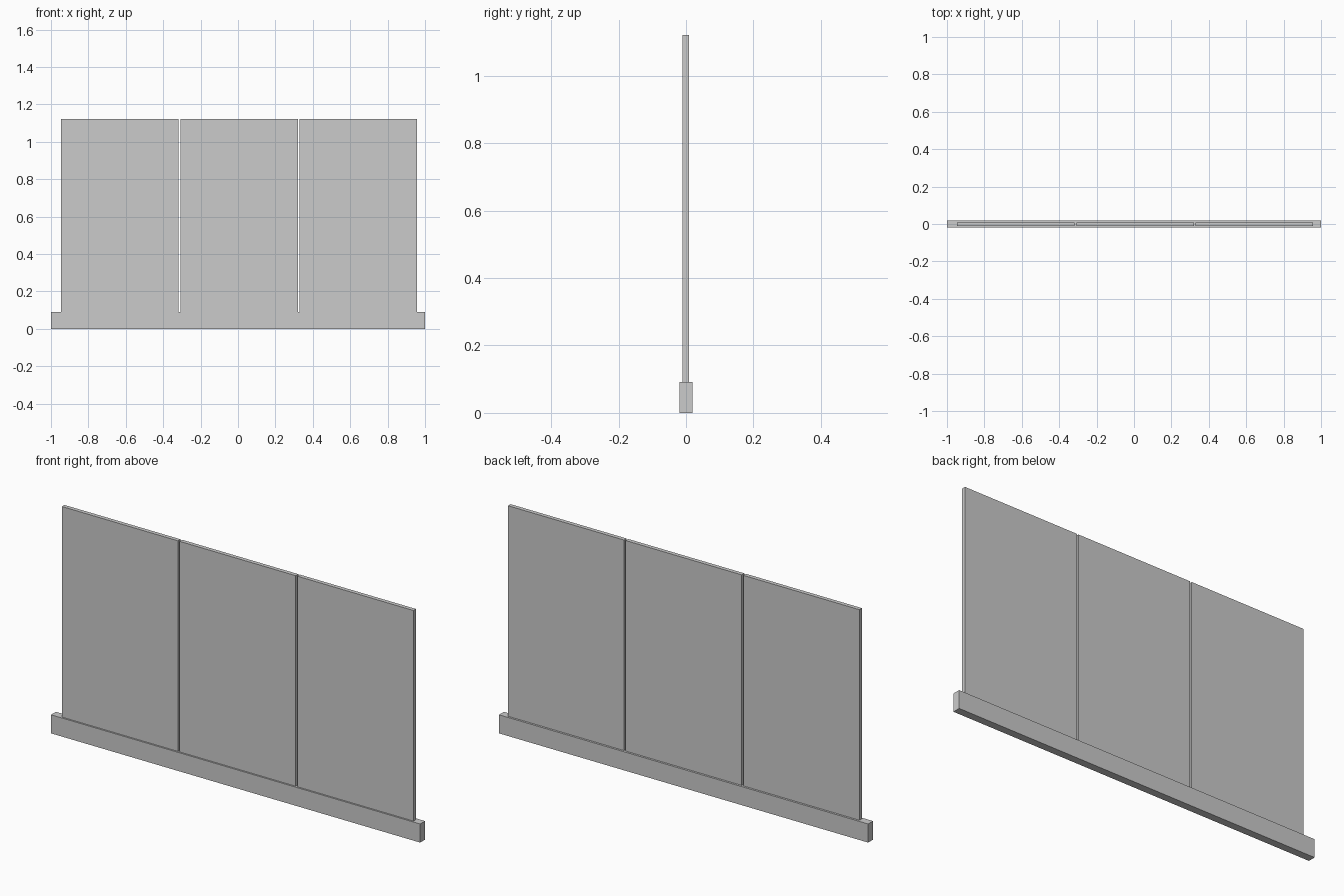
import bpy

if "Cube" in bpy.data.objects:
    bpy.data.objects.remove(bpy.data.objects["Cube"])


def box(name, x0, x1, y0, y1, z0, z1):
    bpy.ops.mesh.primitive_cube_add(
        size=1, location=((x0 + x1) / 2, (y0 + y1) / 2, (z0 + z1) / 2))
    ob = bpy.context.object
    ob.name = name
    ob.scale = (x1 - x0, y1 - y0, z1 - z0)
    bpy.ops.object.transform_apply(location=False, rotation=False, scale=True)
    return ob


# Long base rail
BASE_TOP = 0.091
box("base_rail", -1, 1, -0.019, 0.019, 0, BASE_TOP)

# Three upright panels separated by narrow gaps
LEFT, RIGHT, GAP = -0.946, 0.958, 0.009
width = (RIGHT - LEFT - 2 * GAP) / 3
for i in range(3):
    x = LEFT + i * (width + GAP)
    box(f"panel_{i + 1}", x, x + width, -0.011, 0.009, BASE_TOP, 1.122)
